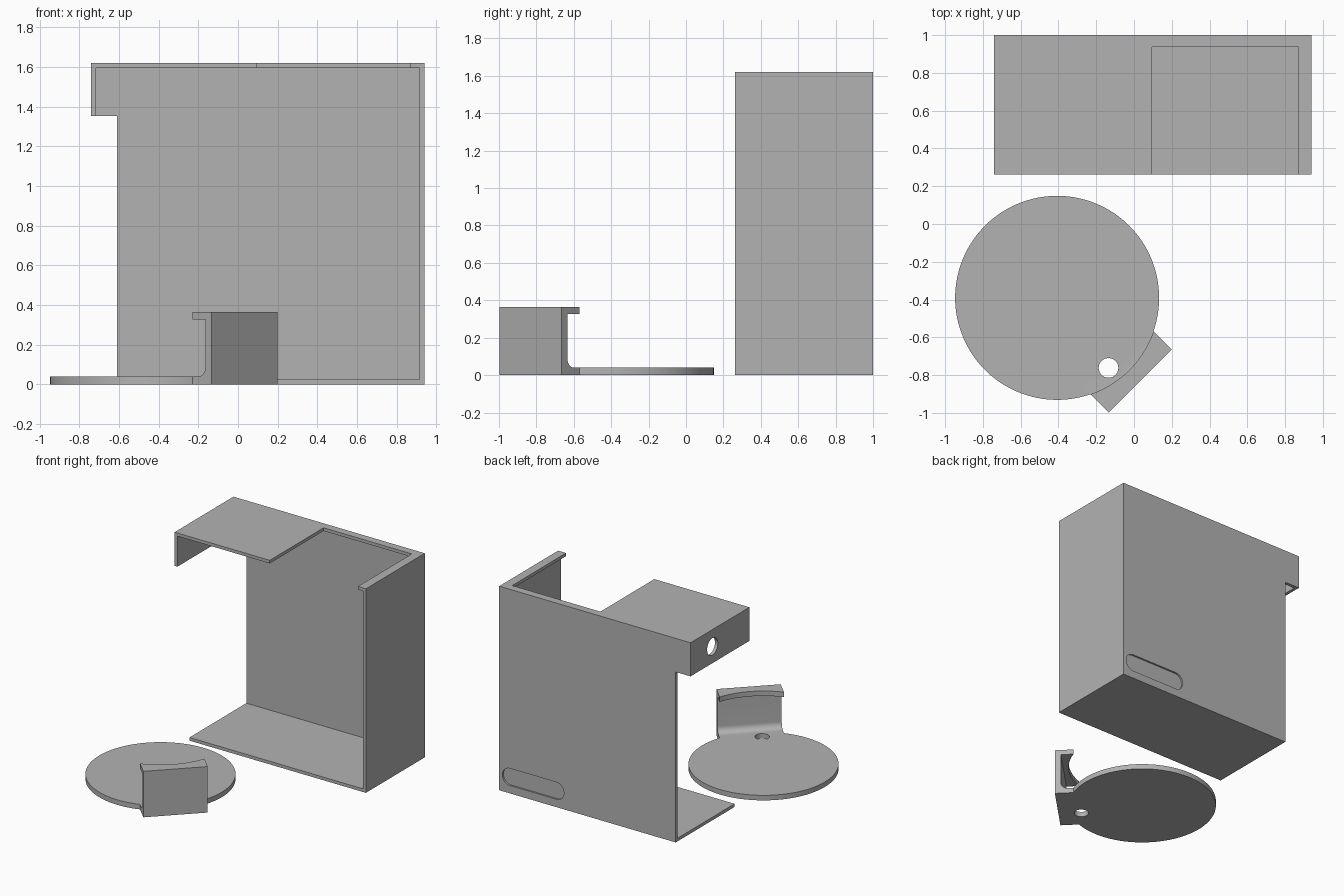
import bpy
import bmesh
from math import cos, sin, pi, radians
from mathutils import Matrix, Vector

start = bpy.data.objects.get("Cube")
if start:
    bpy.data.objects.remove(start, do_unlink=True)

grey = bpy.data.materials.new("plain_grey")
grey.use_nodes = True
colour = (0.45, 0.45, 0.45, 1)
grey.diffuse_color = colour
grey.node_tree.nodes["Principled BSDF"].inputs["Base Color"].default_value = colour


def prism(name, points, depth, matrix=None):
    """Extrude a flat outline along local z by depth, then place it."""
    bm = bmesh.new()
    face = bm.faces.new([bm.verts.new((a, b, 0)) for a, b in points])
    grown = bmesh.ops.extrude_face_region(bm, geom=[face])["geom"]
    moved = [g for g in grown if isinstance(g, bmesh.types.BMVert)]
    bmesh.ops.translate(bm, vec=(0, 0, depth), verts=moved)
    bm.transform(matrix or Matrix())
    bmesh.ops.recalc_face_normals(bm, faces=bm.faces)
    mesh = bpy.data.meshes.new(name)
    bm.to_mesh(mesh)
    bm.free()
    mesh.materials.append(grey)
    obj = bpy.data.objects.new(name, mesh)
    bpy.context.collection.objects.link(obj)
    return obj


def box(name, low, high):
    (x0, y0, z0), (x1, y1, z1) = low, high
    outline = [(x0, y0), (x1, y0), (x1, y1), (x0, y1)]
    return prism(name, outline, z1 - z0, Matrix.Translation((0, 0, z0)))


def arc(cx, cy, r, a0, a1, steps):
    angles = [radians(a0 + (a1 - a0) * i / steps) for i in range(steps + 1)]
    return [(cx + r * cos(a), cy + r * sin(a)) for a in angles]


def circle(cx, cy, r, steps=96):
    return arc(cx, cy, r, 0, 360, steps)[:-1]


def combine(target, tool, operation="DIFFERENCE"):
    """Apply a boolean and remove the helper."""
    tool.hide_render = True
    mod = target.modifiers.new("bool", "BOOLEAN")
    mod.object = tool
    mod.operation = operation
    mod.solver = "EXACT"
    bpy.context.view_layer.objects.active = target
    bpy.ops.object.modifier_apply(modifier=mod.name)
    bpy.data.objects.remove(tool, do_unlink=True)


def smooth(obj):
    bpy.ops.object.select_all(action="DESELECT")
    obj.select_set(True)
    bpy.context.view_layer.objects.active = obj
    bpy.ops.object.shade_smooth_by_angle(angle=radians(30))


# Maps outline (a, b) to (x, z) and extrudes toward -y
upright = Matrix.Rotation(pi / 2, 4, "X")
# Maps outline (a, b) to (y, z) and extrudes toward +x
sideways = Matrix(((0, 0, 1, 0), (1, 0, 0, 0), (0, 1, 0, 0), (0, 0, 0, 1)))

# Case: outer silhouette with overhanging upper side
LEFT, STEP, RIGHT = -0.74, -0.61, 0.94
FRONT, BACK, TOP, EAVE, WALL = 0.262, 1.0, 1.62, 1.353, 0.025
outline = [(STEP, 0), (RIGHT, 0), (RIGHT, TOP), (LEFT, TOP), (LEFT, EAVE), (STEP, EAVE)]
case = prism("open_case", outline, BACK - FRONT, Matrix.Translation((0, BACK, 0)) @ upright)

# Hollow interior, open at the front, low side and under the overhang
cavity = [(LEFT - 0.1, WALL), (RIGHT - WALL, WALL), (RIGHT - WALL, TOP - WALL),
          (LEFT + WALL, TOP - WALL), (LEFT + WALL, EAVE - 0.1), (LEFT - 0.1, EAVE - 0.1)]
combine(case, prism("cavity_cutter", cavity, 1.0,
                    Matrix.Translation((0, BACK - WALL, 0)) @ upright))

# Opening in the top panel
combine(case, box("top_cutter", (0.095, 0.1, 1.5), (0.87, 0.938, 1.8)))

# Round hole in the overhanging side
combine(case, prism("side_hole_cutter", circle(0.725, 1.485, 0.067, 48), 0.2,
                    Matrix.Translation((LEFT - 0.1, 0, 0)) @ sideways))

# Shallow rounded slot in the back
slot = arc(0.845, 0.13, 0.068, -90, 90, 20) + arc(0.44, 0.13, 0.068, 90, 270, 20)
combine(case, prism("slot_cutter", slot, 0.114, Matrix.Translation((0, BACK + 0.1, 0)) @ upright))
smooth(case)

# Round tray
CX, CY, R, THICK = -0.407, -0.391, 0.54, 0.04
tray = prism("round_tray", circle(CX, CY, R, 128), THICK)

# Clip: C-shaped section with a filleted foot, facing the front corner
OUTER, INNER, HALF, CLIP_TOP, LIP = 0.623, 0.579, 0.235, 0.365, 0.326
fillet = arc(INNER - 0.05, THICK + 0.05, 0.05, -90, 0, 10)
section = [(0.4, 0), (OUTER, 0), (OUTER, CLIP_TOP), (0.4, CLIP_TOP), (0.4, LIP), (INNER, LIP)]
section += fillet[::-1] + [(0.4, THICK)]
place = (Matrix.Translation((CX, CY, 0)) @ Matrix.Rotation(-pi / 4, 4, "Z")
         @ Matrix.Translation((0, HALF, 0)) @ upright)
clip = prism("clip", section, 2 * HALF, place)

# Concave lip follows the tray rim
combine(clip, prism("lip_cutter", circle(CX, CY, R, 128), 0.4, Matrix.Translation((0, 0, 0.2))))
combine(tray, clip, "UNION")

# Round hole through the tray
combine(tray, prism("tray_hole_cutter", circle(-0.135, -0.762, 0.052, 48), 0.11,
                    Matrix.Translation((0, 0, -0.05))))
tray.name = "round_tray_with_clip"
smooth(tray)
